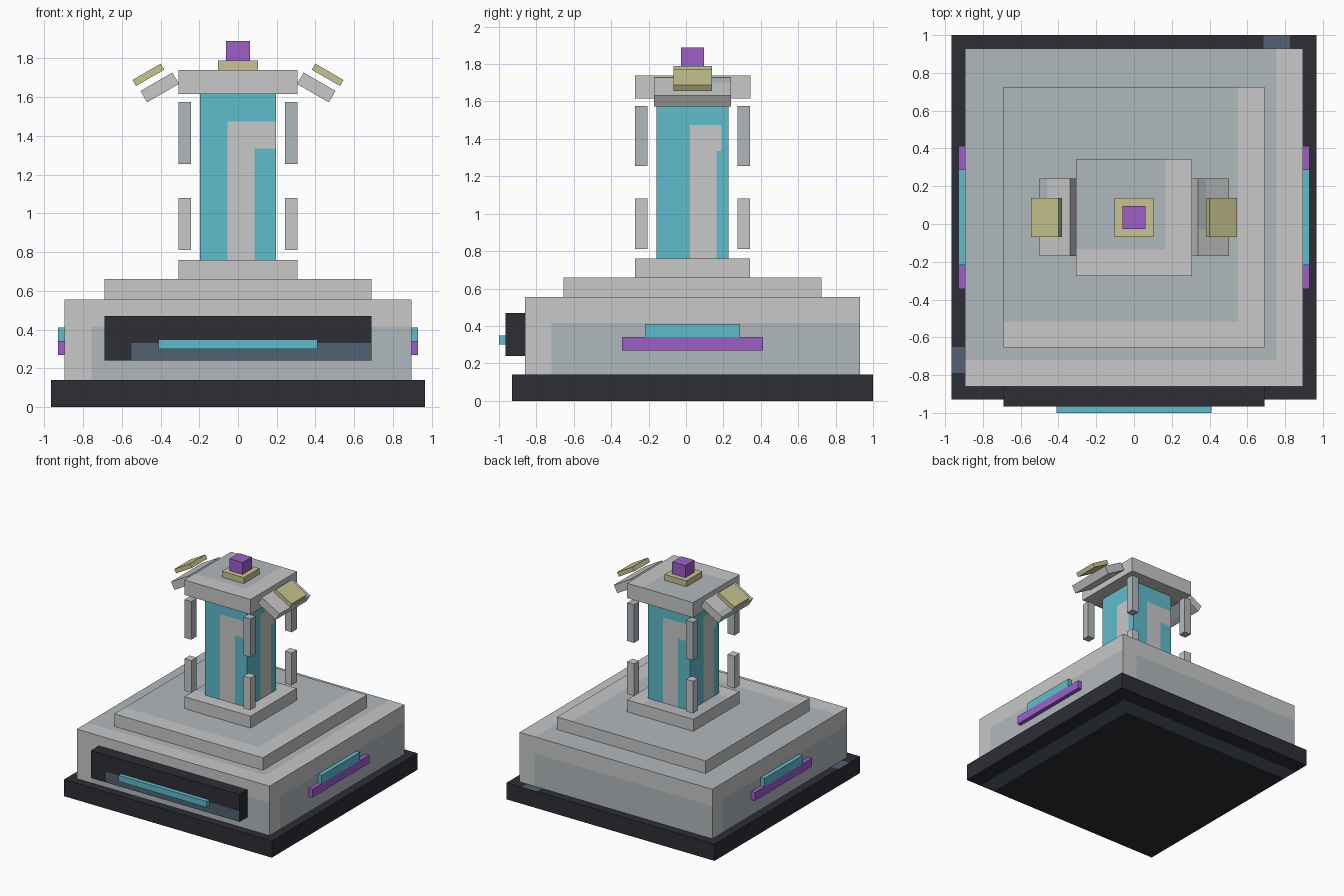
import bpy, bmesh, math
from mathutils import Vector

if "Cube" in bpy.data.objects:
    bpy.data.objects.remove(bpy.data.objects["Cube"])

CY = 0.035   # shared depth centre of the stepped tower
BAND = 0.14  # width of the painted borders


def material(name, r, g, b):
    def lin(c):
        c /= 255
        return c / 12.92 if c <= 0.04045 else ((c + 0.055) / 1.055) ** 2.4
    m = bpy.data.materials.new(name)
    m.diffuse_color = (lin(r), lin(g), lin(b), 1)
    m.use_nodes = True
    m.node_tree.nodes["Principled BSDF"].inputs["Base Color"].default_value = m.diffuse_color
    return m


LIGHT = material("light grey", 200, 200, 200)
GREY = material("blue grey", 176, 184, 188)
DARK = material("dark charcoal", 45, 45, 54)
SLATE = material("slate", 82, 97, 115)
CYAN = material("cyan", 95, 188, 204)
PURPLE = material("purple", 157, 95, 200)
GOLD = material("pale gold", 200, 196, 143)


def box(name, lo, hi, base, second=None, limit=9.0, tilt=0.0, shift=0.0):
    """Box between two corners; 'second' fills an L-shaped zone on each face
    from BAND to 'limit' away from the face's left and top edges."""
    lo, hi = Vector(lo), Vector(hi)
    centre, half = (lo + hi) / 2, (hi - lo) / 2
    bm = bmesh.new()
    bmesh.ops.create_cube(bm, size=2)
    bmesh.ops.scale(bm, vec=half, verts=bm.verts)
    if second:
        # Cut lines for the painted zones
        offsets = [BAND] + ([limit] if limit < 9 else [])
        if shift:
            offsets += [o + shift for o in offsets] + [limit + shift + 0.027]
        for axis in range(3):
            n = Vector((0, 0, 0))
            n[axis] = 1
            for o in offsets:
                for side in (-1, 1):
                    p = side * (half[axis] - o)
                    if abs(p) < half[axis] - 0.001:
                        bmesh.ops.bisect_plane(bm, geom=bm.verts[:] + bm.edges[:] + bm.faces[:],
                                               plane_co=n * p, plane_no=n)
        bm.normal_update()
        for f in bm.faces:
            c, n = f.calc_center_median(), f.normal
            u, end = 0, 9
            if n.z > 0.5:
                d = min(half.x - c.x, c.y + half.y)
            elif n.z < -0.5:
                d = min(half.x - c.x, half.y - c.y)
            else:
                if abs(n.y) > 0.5:
                    u = half.x - c.x * n.y
                    u = half.x - c.x * (1 if n.y > 0 else -1)
                else:
                    u = half.y + c.y * (1 if n.x > 0 else -1)
                    u -= shift
                    end = limit + 0.027
                d = min(u, half.z - c.z)
            f.material_index = int(BAND < d < limit and u < end)
    me = bpy.data.meshes.new(name)
    bm.to_mesh(me)
    bm.free()
    me.materials.append(base)
    if second:
        me.materials.append(second)
    ob = bpy.data.objects.new(name, me)
    ob.location = centre
    ob.rotation_euler.y = tilt
    bpy.context.collection.objects.link(ob)
    return ob


def tier(name, hx, hy, z0, z1, *args, **kw):
    return box(name, (-hx, CY - hy, z0), (hx, CY + hy, z1), *args, **kw)


# Stepped base, column and cap
tier("ground_slab", 0.965, 0.965, 0, 0.14, DARK, SLATE, 0.28)
tier("base_block", 0.895, 0.895, 0.14, 0.555, LIGHT, GREY)
tier("base_step", 0.69, 0.69, 0.555, 0.66, LIGHT, GREY)
tier("column_plinth", 0.307, 0.307, 0.66, 0.76, LIGHT, GREY)
tier("column", 0.195, 0.193, 0.76, 1.615, CYAN, LIGHT, 0.28, shift=0.04)
tier("column_cap", 0.307, 0.309, 1.615, 1.74, LIGHT, GREY)

# Top ornament
tier("ornament_plate", 0.102, 0.103, 1.74, 1.79, GOLD)
tier("ornament_cube", 0.061, 0.061, 1.79, 1.89, PURPLE)

# Front panel with light bar
box("front_panel", (-0.69, -0.965, 0.24), (0.69, -0.86, 0.47), DARK, SLATE)
box("front_light_bar", (-0.41, -1.0, 0.30), (0.41, -0.965, 0.35), CYAN)

for s, side in ((-1, "left"), (1, "right")):
    # Side light strips
    x0, x1 = sorted((s * 0.895, s * 0.93))
    box(side + "_cyan_strip", (x0, CY - 0.253, 0.34), (x1, CY + 0.253, 0.41), CYAN)
    box(side + "_purple_strip", (x0, CY - 0.378, 0.27), (x1, CY + 0.378, 0.34), PURPLE)

    # Sloping flaps and the plates floating above them
    a = math.radians(30) * s
    x = s * 0.404
    box(side + "_flap", (x - 0.095, CY - 0.205, 1.616), (x + 0.095, CY + 0.205, 1.684),
        LIGHT, GREY, tilt=a)
    x = s * 0.463
    box(side + "_flap_plate", (x - 0.084, CY - 0.103, 1.697), (x + 0.084, CY + 0.103, 1.733),
        GOLD, tilt=a)

    # Floating corner posts
    for t, end in ((-1, "front"), (1, "back")):
        x, y = s * 0.274, CY + t * 0.274
        for level, z0, z1, mat in (("lower", 0.81, 1.08, LIGHT), ("upper", 1.255, 1.575, GREY)):
            box(f"{side}_{end}_{level}_post", (x - 0.032, y - 0.034, z0),
                (x + 0.032, y + 0.034, z1), mat)
